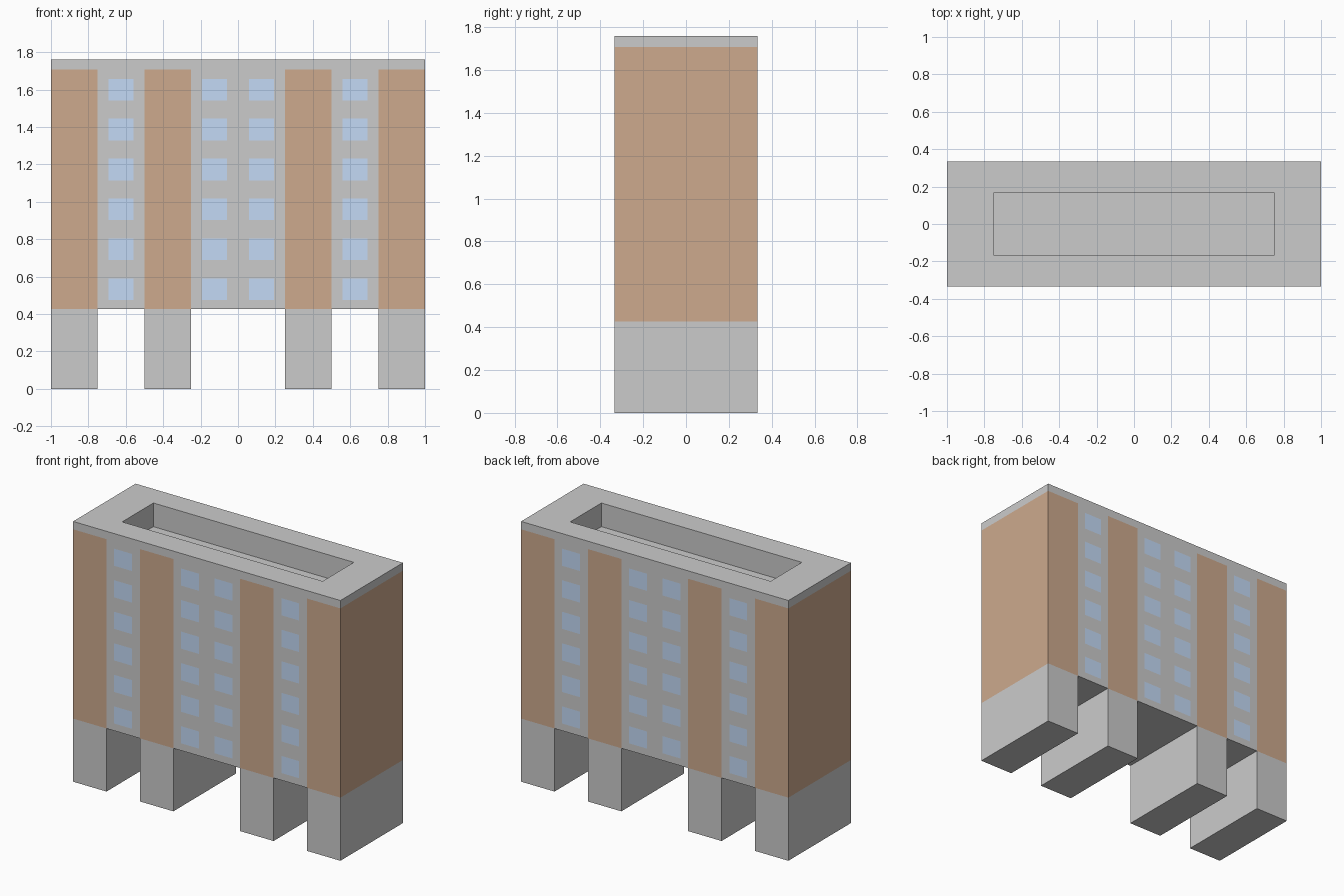
import bpy, bmesh
from mathutils import Vector

if "Cube" in bpy.data.objects:
    bpy.data.objects.remove(bpy.data.objects["Cube"])

HALF_D = 0.334
FLOOR = 0.64 / 3              # storey height
BASE, EAVE, TOP = 2 * FLOOR, 8 * FLOOR, 1.76
PIERS = [-0.875, -0.375, 0.375, 0.875]      # pier and leg centres, 0.25 wide
BAYS = [-0.625, -0.125, 0.125, 0.625]       # window column centres
ROWS = [BASE + (i + 0.5) * FLOOR for i in range(6)]
WIN_W, WIN_H = 0.067, 0.058                 # window half sizes
PIT_X, PIT_Y, PIT_DEPTH = 0.75, 0.167, 0.16


def material(name, rgb):
    mat = bpy.data.materials.new(name)
    mat.diffuse_color = (*rgb, 1)
    mat.use_nodes = True
    mat.node_tree.nodes["Principled BSDF"].inputs["Base Color"].default_value = mat.diffuse_color
    return mat


def box(bm, x0, x1, z0, z1):
    verts = bmesh.ops.create_cube(bm, size=1)["verts"]
    bmesh.ops.scale(bm, vec=(x1 - x0, 2 * HALF_D, z1 - z0), verts=verts)
    bmesh.ops.translate(bm, vec=((x0 + x1) / 2, 0, (z0 + z1) / 2), verts=verts)


def finish(bm, name, mats=()):
    bmesh.ops.recalc_face_normals(bm, faces=bm.faces)
    mesh = bpy.data.meshes.new(name)
    bm.to_mesh(mesh)
    bm.free()
    for m in mats:
        mesh.materials.append(m)
    obj = bpy.data.objects.new(name, mesh)
    bpy.context.collection.objects.link(obj)
    return obj


def cut(bm, axis, positions):
    no = Vector((0, 0, 0))
    no[axis] = 1
    for p in positions:
        bmesh.ops.bisect_plane(bm, geom=bm.verts[:] + bm.edges[:] + bm.faces[:],
                               plane_co=no * p, plane_no=no)


def near(value, centres, half):
    return any(abs(value - c) < half for c in centres)


# Main block, sliced along the pier and window outlines
bm = bmesh.new()
box(bm, -1, 1, BASE, TOP)
cut(bm, 0, [s * x for s in (-1, 1) for x in (0.25, 0.5, 0.75)])
cut(bm, 0, [b + s * WIN_W for b in BAYS for s in (-1, 1)])
cut(bm, 1, [-PIT_Y, PIT_Y])
cut(bm, 2, [r + s * WIN_H for r in ROWS for s in (-1, 1)] + [EAVE])

# Flush brick piers, brick end walls and windows
bm.normal_update()
for f in bm.faces:
    c = f.calc_center_median()
    if abs(f.normal.z) > 0.5 or c.z > EAVE:
        continue
    if abs(f.normal.x) > 0.5 or near(c.x, PIERS, 0.125):
        f.material_index = 1
    elif near(c.x, BAYS, WIN_W) and near(c.z, ROWS, WIN_H):
        f.material_index = 2

# Sunken roof
pit = [f for f in bm.faces if f.normal.z > 0.5
       and abs(f.calc_center_median().x) < PIT_X
       and abs(f.calc_center_median().y) < PIT_Y]
new = bmesh.ops.extrude_face_region(bm, geom=pit)["geom"]
bmesh.ops.translate(bm, vec=(0, 0, -PIT_DEPTH),
                    verts=[g for g in new if isinstance(g, bmesh.types.BMVert)])
bmesh.ops.delete(bm, geom=[f for f in pit if f.is_valid], context="FACES")
finish(bm, "apartment_block", [material("concrete", (0.8, 0.8, 0.8)),
                               material("brick", (0.61, 0.40, 0.27)),
                               material("window_glass", (0.55, 0.70, 0.92))])

# Ground-level support walls
for i, x in enumerate(PIERS):
    bm = bmesh.new()
    box(bm, x - 0.125, x + 0.125, 0, BASE)
    finish(bm, f"support_wall_{i + 1}")
